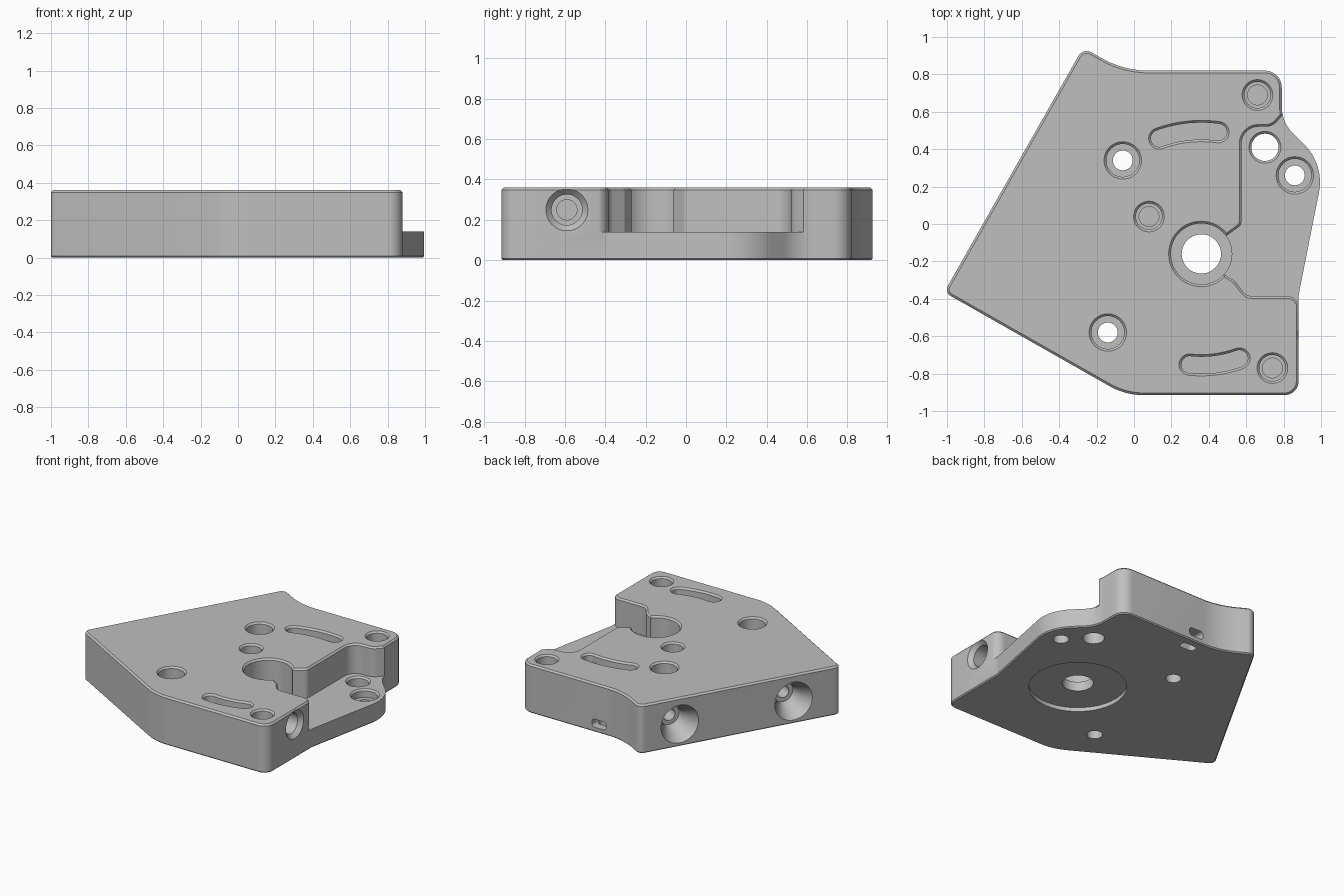
import bpy, bmesh
from math import sin, cos, tan, pi, radians
from mathutils import Vector, Matrix

if "Cube" in bpy.data.objects:
    bpy.data.objects.remove(bpy.data.objects["Cube"])

TOP, SHELF, CH = 0.36, 0.14, 0.012

metal = bpy.data.materials.new("plain_grey")
metal.use_nodes = True
GREY = (0.52, 0.52, 0.52, 1)
metal.diffuse_color = GREY
metal.node_tree.nodes["Principled BSDF"].inputs["Base Color"].default_value = GREY


def fillet(corners, steps=10):
    """Closed outline from (x, y, radius) corners, counter-clockwise."""
    out = []
    n = len(corners)
    for i, (x, y, r) in enumerate(corners):
        p = Vector((x, y))
        if r == 0:
            out.append(p)
            continue
        a = (Vector(corners[i - 1][:2]) - p).normalized()
        b = (Vector(corners[(i + 1) % n][:2]) - p).normalized()
        half = a.angle(b) / 2
        centre = p + (a + b).normalized() * (r / sin(half))
        # Sweep from the first tangent point, turning the way the path turns
        start = p + a * (r / tan(half)) - centre
        turn = (pi - 2 * half) * (1 if b.cross(a) > 0 else -1)
        for k in range(steps + 1):
            t = turn * k / steps
            out.append(centre + Vector((start.x * cos(t) - start.y * sin(t),
                                        start.x * sin(t) + start.y * cos(t))))
    return out


def offset(outline, d):
    """Move a counter-clockwise outline outward by d."""
    out = []
    n = len(outline)
    for i, p in enumerate(outline):
        e1 = (p - outline[i - 1]).normalized()
        e2 = (outline[(i + 1) % n] - p).normalized()
        n1, n2 = Vector((e1.y, -e1.x)), Vector((e2.y, -e2.x))
        out.append(p + (n1 + n2) * (d / (1 + n1.dot(n2))))
    return out


def loft(name, rings, matrix=Matrix()):
    """Solid through a rising stack of (z, counter-clockwise outline) rings."""
    bm = bmesh.new()
    loops = [[bm.verts.new((p.x, p.y, z)) for p in pts] for z, pts in rings]
    n = len(loops[0])
    for lo, hi in zip(loops, loops[1:]):
        for i in range(n):
            j = (i + 1) % n
            bm.faces.new((lo[i], lo[j], hi[j], hi[i]))
    bm.faces.new(loops[0][::-1])
    bm.faces.new(loops[-1])
    bm.transform(matrix)
    bm.normal_update()
    mesh = bpy.data.meshes.new(name)
    bm.to_mesh(mesh)
    bm.free()
    mesh.materials.append(metal)
    ob = bpy.data.objects.new(name, mesh)
    bpy.context.scene.collection.objects.link(ob)
    return ob


def prism(name, outline, levels, matrix=Matrix()):
    return loft(name, [(z, offset(outline, d)) for z, d in levels], matrix)


def circle(r, n=48):
    return [Vector((r * cos(2 * pi * i / n), r * sin(2 * pi * i / n))) for i in range(n)]


def bore(name, place, profile, axis=(0, 0, 1)):
    """Round stepped cutter from (height, radius) steps along an axis."""
    turn = Vector((0, 0, 1)).rotation_difference(Vector(axis)).to_matrix().to_4x4()
    return loft(name, [(z, circle(r)) for z, r in profile],
                Matrix.Translation(Vector(place)) @ turn)


def flare(z, r):
    """Chamfered mouth of a hole of radius r at surface height z."""
    return [(z - CH, r), (z + 0.005, r + CH + 0.005)]


def arc_slot(cx, cy, radius, a0, a1, w, steps=14):
    """Curved slot outline with round ends."""
    c = Vector((cx, cy))

    def polar(r, a):
        return Vector((r * cos(a), r * sin(a)))
    a0, a1 = radians(a0), radians(a1)
    spans = [a0 + (a1 - a0) * k / steps for k in range(steps + 1)]
    caps = [pi * k / steps for k in range(1, steps)]
    return ([c + polar(radius + w, a) for a in spans]
            + [c + polar(radius, a1) + polar(w, a1 + t) for t in caps]
            + [c + polar(radius - w, a) for a in spans[::-1]]
            + [c + polar(radius, a0) + polar(w, a0 + pi + t) for t in caps])


# Plate body with chamfered rims
body_outline = fillet([
    (-1.015, -0.365, 0.04), (-0.046, -0.915, 0.37), (0.88, -0.915, 0.075),
    (0.88, -0.38, 0.1), (1.018, 0.317, 0.28), (0.79, 0.545, 0.2),
    (0.79, 0.82, 0.09), (-0.055, 0.82, 0.5), (-0.272, 0.943, 0.05)])
plate = prism("mounting_plate", body_outline,
              [(0, -0.008), (0.008, 0), (TOP - CH, 0), (TOP, -CH)])

cutters = []

# Lowered shelf on the right side
pocket = fillet([
    (1.2, 0.6, 0), (0.81, 0.6, 0), (0.74, 0.52, 0.08), (0.575, 0.52, 0.09),
    (0.575, -0.005, 0.04), (0.36, -0.16, 0), (0.45, -0.25, 0), (0.54, -0.305, 0.04),
    (0.6, -0.385, 0.06), (0.885, -0.385, 0.07), (0.885, -0.47, 0), (1.2, -0.47, 0)])
cutters.append(prism("shelf_cutter", pocket,
                     [(SHELF, 0), (TOP - CH, 0), (TOP + 0.01, CH + 0.01)]))

# Main stepped bore, and the wide round recess beneath it
HUB = (0.36, -0.16)
cutters.append(bore("main_bore", (*HUB, 0),
                    [(-0.1, 0.105), (0.1, 0.105), (0.1, 0.163)] + flare(TOP, 0.163)))
cutters.append(bore("under_recess", (*HUB, 0), [(-0.05, 0.33), (0.03, 0.33)]))

# Counterbored screw holes
for x, y, top, floor in [(-0.06, 0.34, TOP, 0.16), (-0.14, -0.58, TOP, 0.16),
                         (0.86, 0.26, SHELF, 0.08)]:
    cutters.append(bore("screw_hole", (x, y, 0),
                        [(-0.1, 0.053), (floor, 0.053), (floor, 0.088)] + flare(top, 0.088)))

# Blind stepped holes
for x, y in [(0.08, 0.04), (0.66, 0.69), (0.74, -0.77)]:
    cutters.append(bore("blind_hole", (x, y, 0),
                        [(0.16, 0.053), (0.22, 0.053), (0.22, 0.07)] + flare(TOP, 0.07)))

# Plain through hole in the shelf
cutters.append(bore("shelf_hole", (0.7, 0.41, 0), [(-0.1, 0.073)] + flare(SHELF, 0.073)))

# Curved slots around the main bore
for radius, a0, a1 in [(0.657, 82, 110), (0.595, 264, 290)]:
    cutters.append(prism("curved_slot", arc_slot(*HUB, radius, a0, a1, 0.045),
                         [(0.3, 0), (TOP - CH, 0), (TOP + 0.005, CH + 0.005)]))

# Conical ports in the slanted left side
for x, y in [(-0.423, 0.677), (-0.842, -0.06)]:
    cutters.append(bore("side_port", (x, y, 0.165),
                        [(-0.32, 0.045), (-0.17, 0.045), (-0.17, 0.075), (-0.12, 0.075),
                         (0, 0.14), (0.02, 0.151)], (-0.87, 0.494, 0)))

# Port in the right side
cutters.append(bore("right_port", (0.88, -0.59, 0.25),
                    [(-0.3, 0.05), (-0.12, 0.05), (-0.12, 0.076), (-0.03, 0.076),
                     (0, 0.104), (0.02, 0.123)], (1, 0, 0)))

# Small tie passage joining the back face and the underside
mouth = fillet([(0.08, 0.035, 0.025), (0.2, 0.035, 0.025),
                (0.2, 0.095, 0.025), (0.08, 0.095, 0.025)])
cutters.append(prism("back_slot", mouth, [(-0.9, 0), (-0.72, 0)], Matrix.Rotation(pi / 2, 4, 'X')))
cutters.append(prism("under_slot", mouth, [(-0.05, 0), (0.07, 0)],
                     Matrix.Translation(Vector((0, 0.665, 0)))))

# Cut everything out of the plate
bpy.ops.object.select_all(action='DESELECT')
plate.select_set(True)
bpy.context.view_layer.objects.active = plate
for cutter in cutters:
    mod = plate.modifiers.new("cut", 'BOOLEAN')
    mod.operation = 'DIFFERENCE'
    mod.solver = 'EXACT'
    mod.object = cutter
    bpy.ops.object.modifier_apply(modifier=mod.name)
    bpy.data.objects.remove(cutter)

bpy.ops.object.shade_smooth_by_angle(angle=radians(30))
